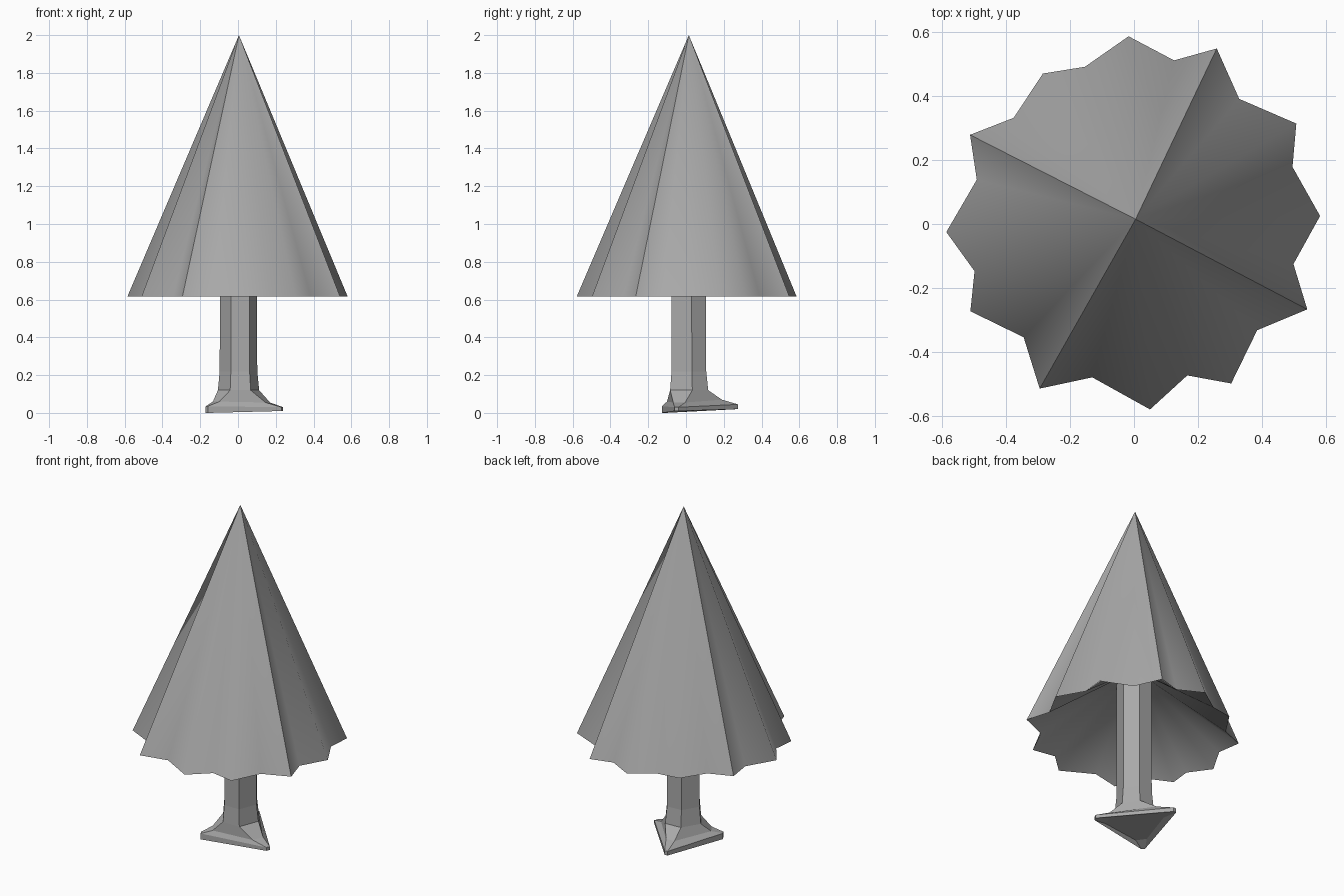
import bpy, bmesh
from mathutils import Vector

if "Cube" in bpy.data.objects:
    bpy.data.objects.remove(bpy.data.objects["Cube"])

grey = bpy.data.materials.new("plain_grey")
grey.use_nodes = True
grey.diffuse_color = (0.4, 0.4, 0.4, 1)
grey.node_tree.nodes["Principled BSDF"].inputs["Base Color"].default_value = (0.4, 0.4, 0.4, 1)


def finish(bm, name):
    mesh = bpy.data.meshes.new(name)
    bm.to_mesh(mesh)
    bm.free()
    mesh.materials.append(grey)
    obj = bpy.data.objects.new(name, mesh)
    bpy.context.collection.objects.link(obj)
    return obj


def bridge(bm, low, high):
    n = len(low)
    for i in range(n):
        j = (i + 1) % n
        bm.faces.new((low[i], low[j], high[j], high[i]))


# Canopy: pleated cone, rim listed clockwise as peak, valley, peak, valley
rim = [(-.017, .585), (.125, .51), (.258, .547), (.328, .39), (.506, .313), (.494, .178),
       (.58, .025), (.497, -.125), (.54, -.266), (.384, -.331), (.303, -.497), (.166, -.472),
       (.05, -.578), (-.13, -.478), (-.294, -.513), (-.344, -.353), (-.51, -.272), (-.497, -.147),
       (-.585, -.025), (-.49, .138), (-.511, .278), (-.375, .331), (-.284, .469), (-.153, .49)]
bm = bmesh.new()
apex = bm.verts.new((.005, .015, 2))
hollow = bm.verts.new((.005, .015, 1))
ring = [bm.verts.new((x, y, .617)) for x, y in rim]
for i, v in enumerate(ring):
    after = ring[(i + 1) % len(ring)]
    bm.faces.new((after, v, apex)).smooth = True
    # Raised underside
    bm.faces.new((v, after, hollow)).smooth = True
    bm.edges.get((v, after)).smooth = False
# Every third peak is a hard ridge that splits the cone into four sides
for v in ring[2::6]:
    bm.edges.get((v, apex)).smooth = False
finish(bm, "canopy")

# Trunk: irregular six-sided post, alternate sides flaring into three roots
section = [Vector(p) for p in [(-.095, .01), (-.037, -.075), (.06, -.075),
                               (.1, .03), (.05, .105), (-.04, .1)]]
# Each root: tip position, underside height, top height
roots = [(Vector((-.165, -.118)), 0, .035), (Vector((.235, -.05)), .01, .03),
         (Vector((-.06, .275)), .02, .045)]
bm = bmesh.new()


def post_ring(z, scale):
    return [bm.verts.new((p.x * scale, p.y * scale, z)) for p in section]


def root_ring(reach, width, height):
    """Slide each pair of corners outward towards its root tip."""
    verts = []
    for r, (tip, under, top) in enumerate(roots):
        a, b = section[2 * r], section[2 * r + 1]
        mid = (a + b) / 2
        for corner in (a, b):
            p = mid.lerp(tip, reach) + (corner - mid) * width
            verts.append(bm.verts.new((p.x, p.y, height(under, top))))
    return verts


rings = [root_ring(.5, .6, lambda under, top: .022),
         root_ring(1, .2, lambda under, top: under),
         root_ring(1, .2, lambda under, top: top),
         root_ring(.5, .6, lambda under, top: top + .025),
         post_ring(.12, 1.12), post_ring(.22, 1.02), post_ring(1.0, 1)]
for low, high in zip(rings, rings[1:]):
    bridge(bm, low, high)
bm.faces.new(rings[-1])
bm.faces.new(list(reversed(rings[0])))
bmesh.ops.recalc_face_normals(bm, faces=bm.faces)
finish(bm, "trunk")
